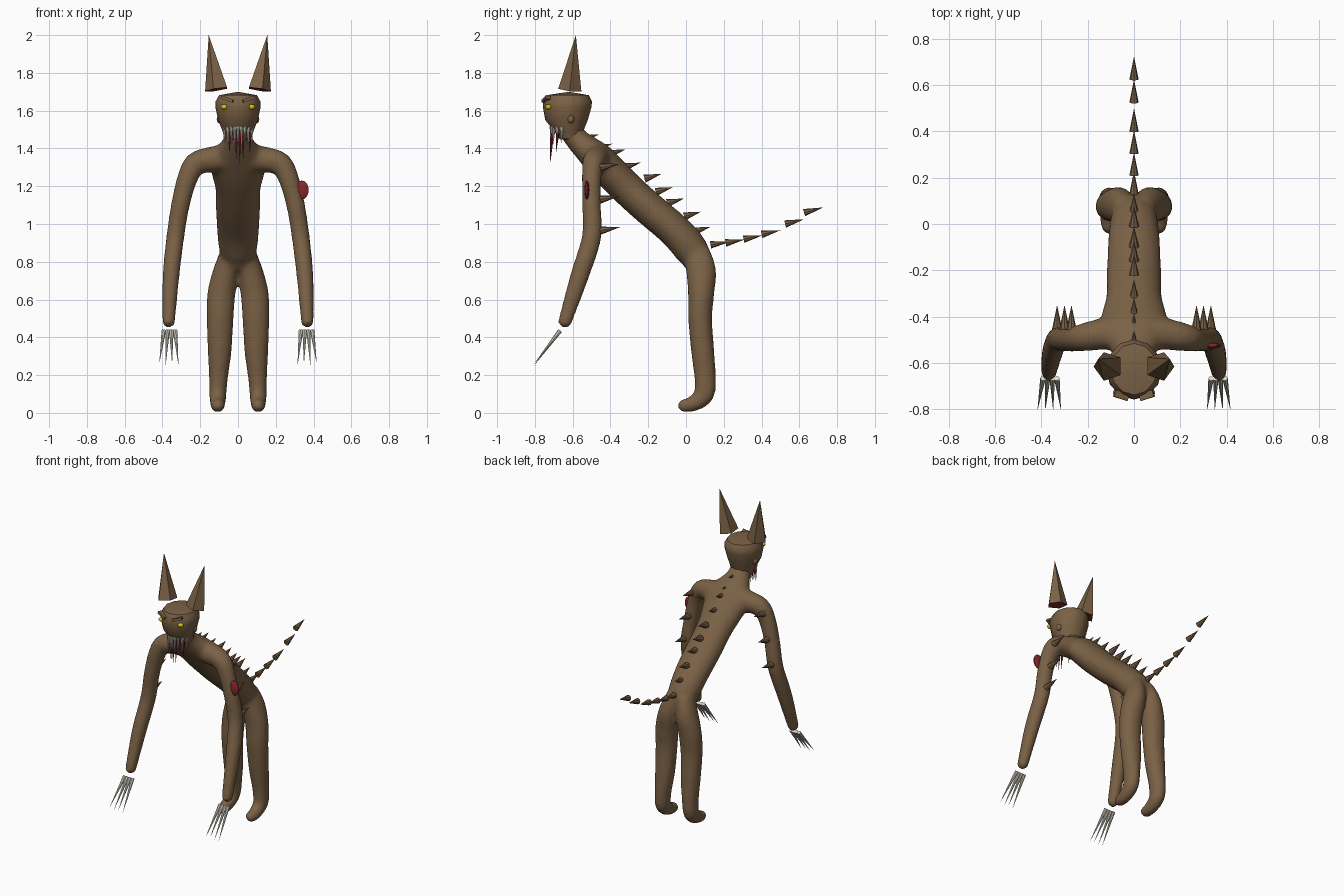
import bpy, bmesh, math
from mathutils import Vector, Matrix

cube = bpy.data.objects.get("Cube")
if cube:
    bpy.data.objects.remove(cube)


def material(name, r, g, b):
    m = bpy.data.materials.new(name)
    m.use_nodes = True
    m.diffuse_color = (r, g, b, 1)
    bsdf = m.node_tree.nodes["Principled BSDF"]
    bsdf.inputs["Base Color"].default_value = (r, g, b, 1)
    bsdf.inputs["Roughness"].default_value = 0.8
    return m


SKIN = material("brown_skin", 0.195, 0.119, 0.06)
BONE = material("bone", 0.72, 0.69, 0.58)
RED = material("blood_red", 0.25, 0.02, 0.025)
YELLOW = material("eye_yellow", 0.68, 0.53, 0.01)


def finish(name, bm, mats, angle=30):
    bmesh.ops.recalc_face_normals(bm, faces=bm.faces)
    me = bpy.data.meshes.new(name)
    bm.to_mesh(me)
    bm.free()
    for m in mats:
        me.materials.append(m)
    for p in me.polygons:
        p.use_smooth = True
    me.set_sharp_from_angle(angle=math.radians(angle))
    ob = bpy.data.objects.new(name, me)
    bpy.context.collection.objects.link(ob)
    return ob


def spline(points, steps=5):
    """Smooth path through points of any dimension."""
    p = [Vector(q) for q in points]
    p = [p[0] * 2 - p[1]] + p + [p[-1] * 2 - p[-2]]
    out = []
    for a, b, c, d in zip(p, p[1:], p[2:], p[3:]):
        for i in range(steps):
            t = i / steps
            out.append((b * 2 + (c - a) * t + (a * 2 - b * 5 + c * 4 - d) * t * t
                        + (b * 3 - a - c * 3 + d) * t ** 3) * 0.5)
    return out + [p[-2]]


def skin_rings(bm, rings, start, end):
    """Join rings of points into a closed surface."""
    loops = [[bm.verts.new(q) for q in ring] for ring in rings]
    n = len(loops[0])
    for a, b in zip(loops, loops[1:]):
        for i in range(n):
            j = (i + 1) % n
            bm.faces.new((a[i], a[j], b[j], b[i]))
    for loop, tip in ((loops[0], start), (loops[-1], end)):
        v = bm.verts.new(tip)
        for i in range(n):
            bm.faces.new((loop[i], loop[(i + 1) % n], v))


def tube(bm, points, ref, sides=16):
    """Sweep an ellipse along (x, y, z, radius along ref, other radius)."""
    path = spline(points)
    pos = [Vector(q[:3]) for q in path]
    rings, tangents = [], []
    for i, q in enumerate(path):
        t = (pos[min(i + 1, len(pos) - 1)] - pos[max(i - 1, 0)]).normalized()
        u = (ref - t * t.dot(ref)).normalized()
        w = t.cross(u)
        tangents.append(t)
        rings.append([pos[i] + u * q[3] * math.cos(k * math.tau / sides)
                      + w * q[4] * math.sin(k * math.tau / sides) for k in range(sides)])
    skin_rings(bm, rings, pos[0] - tangents[0] * path[0][4] * 0.7,
               pos[-1] + tangents[-1] * path[-1][4] * 0.8)


def cones(name, items, mat, sides=8):
    """One object from (base, tip, radius) cones."""
    bm = bmesh.new()
    for base, tip, r in items:
        a, d = Vector(base), Vector(tip) - Vector(base)
        mx = Matrix.Translation(a + d / 2) @ d.to_track_quat("Z", "Y").to_matrix().to_4x4()
        bmesh.ops.create_cone(bm, cap_ends=True, segments=sides, radius1=r, radius2=0,
                              depth=d.length, matrix=mx)
    return finish(name, bm, [mat])


def ball(name, loc, size, mat, seg=14):
    bm = bmesh.new()
    mx = Matrix.Translation(loc) @ Matrix.Diagonal((*size, 1))
    bmesh.ops.create_uvsphere(bm, u_segments=seg, v_segments=8, radius=1, matrix=mx)
    return finish(name, bm, [mat], 50)


# Body: neck, torso, arms and legs blended into one skin
X, Y = Vector((1, 0, 0)), Vector((0, 1, 0))
bm = bmesh.new()
tube(bm, [(0, -.63, 1.52, .07, .06), (0, -.57, 1.44, .08, .064), (0, -.47, 1.35, .155, .085),
          (0, -.39, 1.265, .14, .09), (0, -.31, 1.185, .12, .09), (0, -.2, 1.085, .118, .09),
          (0, -.06, .965, .112, .09), (0, .03, .86, .1, .09), (0, .065, .78, .08, .065)], X)
for s in (-1, 1):
    tube(bm, [(0, -.47, 1.36, .08, .078), (.13, -.475, 1.342, .07, .07),
              (.222, -.49, 1.32, .06, .062), (.268, -.5, 1.24, .052, .055),
              (.305, -.5, 1.1, .05, .05), (.332, -.5, .93, .052, .048),
              (.355, -.565, .72, .05, .045), (.368, -.645, .47, .036, .034)], Y)
    tube(bm, [(.04, .055, .86, .05, .07), (.064, .08, .75, .068, .08),
              (.088, .08, .63, .075, .07), (.095, .075, .5, .072, .064),
              (.097, .088, .33, .064, .062), (.103, .1, .2, .052, .058),
              (.107, .096, .1, .046, .055), (.107, .04, .05, .041, .043),
              (.107, -.025, .035, .035, .034)], X)
    if s < 0:
        bmesh.ops.scale(bm, vec=(-1, 1, 1), verts=bm.verts)
body = finish("body", bm, [SKIN], 180)
remesh = body.modifiers.new("blend", "REMESH")
remesh.mode = "VOXEL"
remesh.voxel_size = 0.013
remesh.use_smooth_shade = True
soften = body.modifiers.new("soften", "SMOOTH")
soften.factor = 0.5
soften.iterations = 8

# Head: stacked rings with a faceted crown
bm = bmesh.new()
levels = [(1.45, .07, -.67, -.555), (1.5, .085, -.705, -.54), (1.55, .105, -.745, -.52),
          (1.62, .12, -.758, -.5), (1.65, .118, -.755, -.498), (1.682, .1, -.738, -.515)]
rings = []
for z, rx, front, back in levels:
    rings.append([Vector((rx * math.sin(k * math.tau / 12), (front + back) / 2
                          + (back - front) / 2 * math.cos(k * math.tau / 12), z))
                  for k in range(12)])
skin_rings(bm, rings, (0, -.6, 1.44), (0, -.62, 1.7))
finish("head", bm, [SKIN], 42)

# Paired features of the face and limbs
for s, side in ((-1, "right"), (1, "left")):
    ball(side + "_eye", (s * .072, -.728, 1.62), (.02, .016, .014), YELLOW)
    ball(side + "_ear_knob", (s * .098, -.61, 1.555), (.015, .018, .022), SKIN)

    # Slanted brow
    bm = bmesh.new()
    mx = (Matrix.Translation((s * .055, -.74, 1.66)) @ Matrix.Rotation(-s * .35, 4, "Y")
          @ Matrix.Rotation(s * .3, 4, "Z") @ Matrix.Diagonal((.065, .03, .016, 1)))
    bmesh.ops.create_cube(bm, size=1, matrix=mx)
    finish(side + "_brow", bm, [SKIN])

    # Five-sided ear with a red underside
    ear = cones(side + "_ear", [((s * .11, -.615, 1.712), (s * .155, -.583, 2), .065)], SKIN, 5)
    ear.data.materials.append(RED)
    for p in ear.data.polygons:
        p.material_index = int(p.normal.z < -.5)

    # Four fanned claws and three spikes behind the arm
    cones(side + "_claws", [((s * (.333 + .02 * i), -.667, .435),
                             (s * (.315 + .034 * i), -.805, .25 + .008 * (i % 2)), .012)
                            for i in range(4)], BONE)
    cones(side + "_arm_spikes", [((s * x, -.455, z), (s * x, -.35, z + .018), .022)
                                 for x, z in ((.27, 1.3), (.3, 1.13), (.332, .965))], SKIN)

# Teeth around the jaw, with long drips of blood
teeth, drips = [], []
for i in range(9):
    a = (i - 4) / 4
    x, y = a * .072, -.712 + .055 * a * a
    teeth.append(((x, y, 1.515), (x, y - .005, 1.42 - .02 * (i % 2)), .01))
    if i % 2 == 1 or i == 4:
        drips.append(((x + .009, y + .002, 1.48), (x + .009, y - .008, 1.32 + .07 * abs(a)), .009))
cones("teeth", teeth, BONE)
cones("blood_drips", drips, RED)

# Wound on the left upper arm
ball("arm_wound", (.338, -.525, 1.18), (.038, .013, .05), RED, 10)

# Spikes down the spine
spine = [(-.55, 1.45), (-.48, 1.4), (-.41, 1.37), (-.33, 1.3), (-.22, 1.24),
         (-.16, 1.17), (-.1, 1.11), (-.01, 1.04), (.04, .96)]
cones("spine_spikes", [((0, y, z), (0, y + .09, z + .025), .022) for y, z in spine], SKIN)

# Tail: a rising chain of cones
tail = [(.13, .89), (.21, .9), (.305, .92), (.4, .945), (.525, 1), (.625, 1.06)]
cones("tail", [((0, y, z), (0, y + .1, z + .012 + y * .025), .02) for y, z in tail], SKIN)
